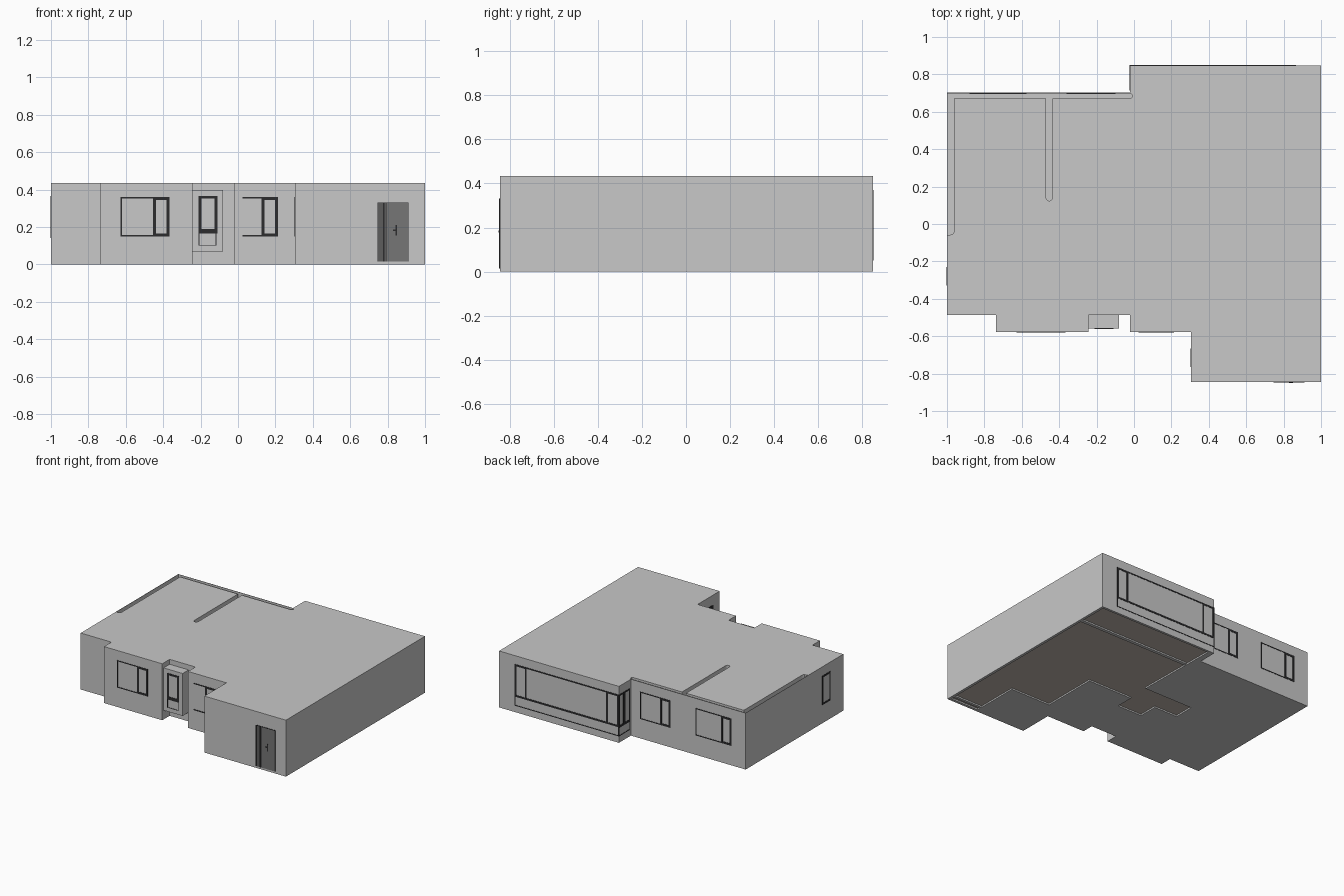
import bpy, bmesh, math
from mathutils import Vector

if "Cube" in bpy.data.objects:
    bpy.data.objects.remove(bpy.data.objects["Cube"])

H = 0.435  # storey height


def material(name, rgb):
    m = bpy.data.materials.new(name)
    m.diffuse_color = (*rgb, 1)
    m.use_nodes = True
    m.node_tree.nodes["Principled BSDF"].inputs["Base Color"].default_value = m.diffuse_color
    return m


WALL = material("light grey plaster", (0.58, 0.58, 0.58))
FRAME = material("dark frame grey", (0.025, 0.025, 0.027))
DOOR = material("door grey", (0.18, 0.18, 0.18))
SIDE = material("sidelight grey", (0.11, 0.11, 0.11))
FLOOR = material("warm brown floor", (0.51, 0.455, 0.41))


def finish(name, bm, mat):
    bmesh.ops.recalc_face_normals(bm, faces=bm.faces)
    me = bpy.data.meshes.new(name)
    bm.to_mesh(me)
    bm.free()
    me.materials.append(mat)
    ob = bpy.data.objects.new(name, me)
    bpy.context.collection.objects.link(ob)
    return ob


def prism(name, pts, z0, z1, mat):
    """Vertical extrusion of a plan outline."""
    bm = bmesh.new()
    f = bm.faces.new([bm.verts.new((x, y, z0)) for x, y in pts])
    r = bmesh.ops.extrude_face_region(bm, geom=[f])
    vs = [v for v in r["geom"] if isinstance(v, bmesh.types.BMVert)]
    bmesh.ops.translate(bm, verts=vs, vec=(0, 0, z1 - z0))
    return finish(name, bm, mat)


def boxes(name, spans, mat):
    """One object from boxes given as (x0, x1, y0, y1, z0, z1)."""
    bm = bmesh.new()
    for x0, x1, y0, y1, z0, z1 in spans:
        vs = bmesh.ops.create_cube(bm, size=1)["verts"]
        for v in vs:
            v.co = Vector((x1 if v.co.x > 0 else x0,
                           y1 if v.co.y > 0 else y0,
                           z1 if v.co.z > 0 else z0))
    return finish(name, bm, mat)


def on_wall(wall, a0, a1, z0, z1, out=0.002):
    """Thin plate on a wall; wall = (axis across it, position, outward sign)."""
    axis, pos, s = wall
    p0, p1 = sorted((pos - s * 0.007, pos + s * out))
    return (a0, a1, p0, p1, z0, z1) if axis == "y" else (p0, p1, a0, a1, z0, z1)


def ring(wall, a0, a1, z0, z1, t):
    """Four bars round an opening."""
    return [on_wall(wall, a0, a0 + t, z0, z1), on_wall(wall, a1 - t, a1, z0, z1),
            on_wall(wall, a0 + t, a1 - t, z0, z0 + t),
            on_wall(wall, a0 + t, a1 - t, z1 - t, z1)]


def window(name, wall, a0, a1, sash, z0=0.15, z1=0.36):
    """Thin outer frame plus one heavy opening sash."""
    boxes(name, ring(wall, a0, a1, z0, z1, 0.007)
          + ring(wall, *sash, z0, z1, 0.016), FRAME)


def cut(target, cutter):
    cutter.hide_render = True
    cutter.display_type = 'WIRE'
    m = target.modifiers.new(cutter.name, 'BOOLEAN')
    m.operation = 'DIFFERENCE'
    m.solver = 'EXACT'
    m.object = cutter


def bake(ob):
    """Apply the cuts and drop the cutters."""
    dg = bpy.context.evaluated_depsgraph_get()
    me = bpy.data.meshes.new_from_object(ob.evaluated_get(dg))
    tools = [m.object for m in ob.modifiers]
    ob.modifiers.clear()
    ob.data = me
    for t in tools:
        bpy.data.objects.remove(t)


def capsule(p, q, w):
    """Plan outline of a round-ended slot from p to q."""
    p, q = Vector(p), Vector(q)
    a = math.atan2(q.y - p.y, q.x - p.x)
    out = []
    for c, start in ((q, a - math.pi / 2), (p, a + math.pi / 2)):
        for i in range(7):
            t = start + math.pi * i / 6
            out.append((c.x + w / 2 * math.cos(t), c.y + w / 2 * math.sin(t)))
    return out


# Main apartment block
outline = [(-1, .702), (-.022, .702), (-.022, .848), (1, .848), (1, -.845),
           (.305, -.845), (.305, -.577), (-.022, -.577), (-.022, -.487),
           (-.242, -.487), (-.242, -.577), (-.738, -.577), (-.738, -.487), (-1, -.487)]
block = prism("apartment_block", outline, 0, H, WALL)

# Open wall cavities in the top
cut(block, prism("back_cavity", [(-.997, .699), (-.022, .699), (-.01, .692), (-.008, .684),
                                 (-.012, .676), (-.022, .671), (-.997, .671)],
                 .02, 1, WALL))
cut(block, prism("left_cavity", [(-.997, .685), (-.963, .685), (-.963, -.045), (-.97, -.056),
                                 (-.997, -.06)], .02, 1, WALL))
cut(block, prism("partition_cavity", capsule((-.453, .14), (-.453, .672), .034), .02, 1, WALL))

# Recessed underside of living room and hall
hall = [(.98, .83), (.02, .83), (.03, .16), (-.39, .16), (-.39, 0), (-.19, 0), (-.19, -.15),
        (.02, -.15), (.02, -.01), (.4, -.01), (.4, -.45), (.74, -.45), (.74, -.825), (.98, -.825)]
cut(block, prism("floor_recess", hall, -.1, .014, WALL))
bpy.context.view_layer.update()
bake(block)
prism("brown_floor", hall, .011, .016, FLOOR)
boxes("floor_sills", [(.03, .98, .585, .61, 0, .013), (.74, .98, -.80, -.78, 0, .013)], WALL)

# Projecting bay at the front
boxes("front_bay", [(-.242, -.08, -.56, -.48, .07, .397)], WALL)
bay = ("y", -.56, -1)
boxes("bay_window", ring(bay, -.21, -.11, .165, .367, .015)
      + [on_wall(bay, -.205, -.115, .165, .188)], FRAME)
boxes("bay_lower_panel", ring(bay, -.21, -.115, .10, .168, .004), FRAME)

# Front windows
front = ("y", -.577, -1)
window("front_left_window", front, -.627, -.365, (-.455, -.365))
boxes("front_middle_window", ring(front, .125, .215, .15, .36, .016)
      + [on_wall(front, .025, .125, z, z + .008) for z in (.15, .352)], FRAME)

# Back and side windows
back = ("y", .702, 1)
window("back_window_a", back, -.36, -.10, (-.36, -.27))
window("back_window_b", back, -.88, -.575, (-.88, -.79))
boxes("left_window", ring(("x", -1, -1), -.33, -.23, .14, .365, .014), FRAME)
boxes("wing_side_window", ring(("x", .305, -1), -.765, -.665, .15, .36, .016), FRAME)

# Corner glazing of the balcony
wide = ("y", .848, 1)
boxes("balcony_glazing",
      ring(wide, -.022, .865, .05, .37, .006)
      + ring(wide, .765, .865, .12, .37, .014)
      + ring(wide, -.022, .085, .12, .37, .014)
      + [on_wall(wide, .085, .765, .12, .134), on_wall(wide, .085, .765, .36, .37)], FRAME)
jog = ("x", -.022, -1)
boxes("balcony_side_glazing", ring(jog, .715, .785, .12, .37, .012)
      + ring(jog, .785, .85, .12, .37, .012)
      + ring(jog, .715, .85, .05, .12, .006), FRAME)

# Entrance door with sidelight and handle
entry = ("y", -.845, -1)
boxes("entrance_door", [on_wall(entry, .79, .91, .015, .33)], DOOR)
boxes("door_sidelight", [on_wall(entry, .747, .79, .015, .33)], SIDE)
boxes("door_frame_lines", [on_wall(entry, a, a + w, .015, .33, .003)
                           for a, w in ((.745, .004), (.775, .008), (.79, .003), (.908, .003))]
      + [on_wall(entry, .745, .911, .328, .332, .003)], FRAME)
boxes("door_handle", [on_wall(entry, .842, .850, .155, .21, .004),
                      on_wall(entry, .83, .850, .178, .187, .005)], FRAME)
